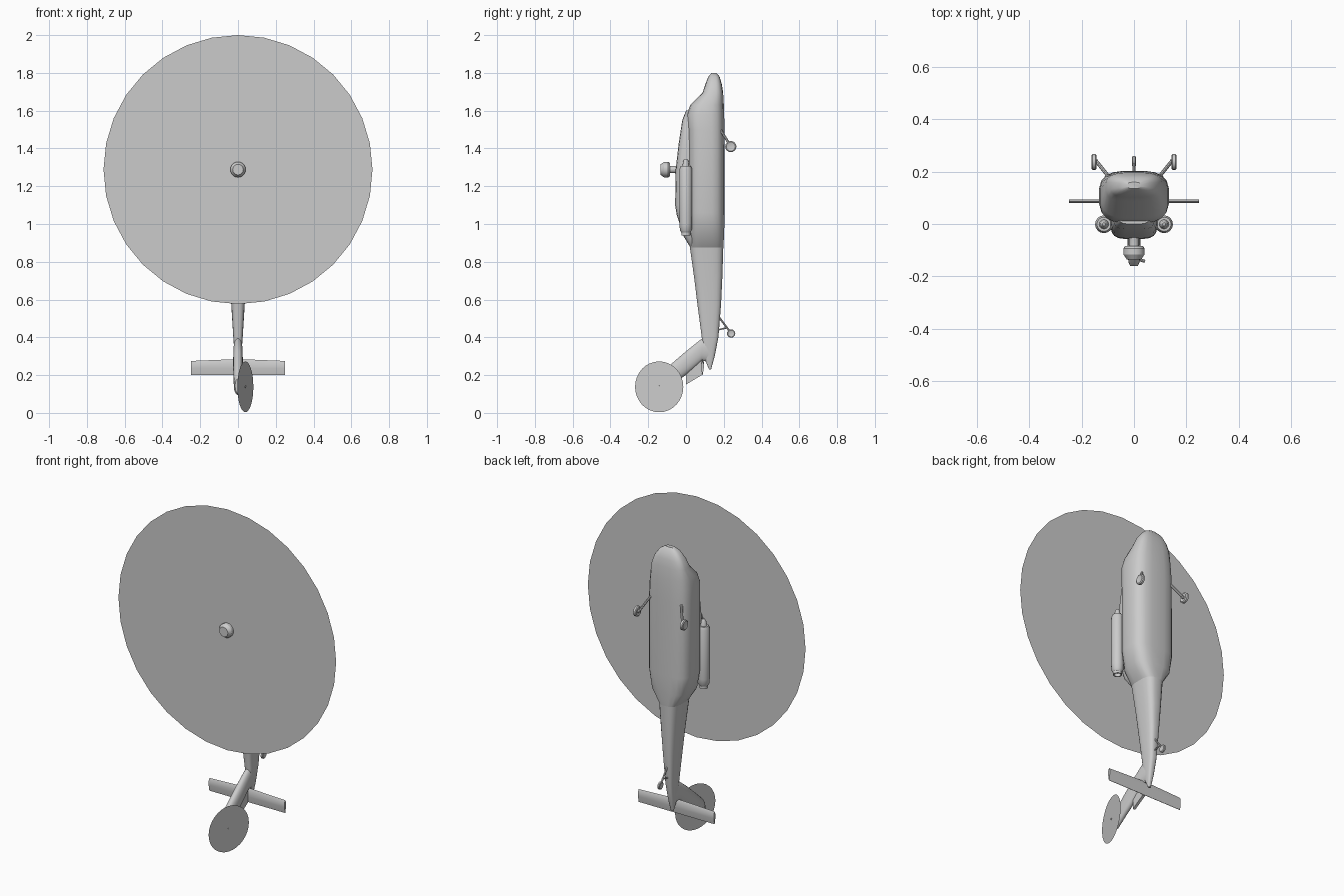
import bpy, bmesh, math
from mathutils import Vector, Matrix

if "Cube" in bpy.data.objects:
    bpy.data.objects.remove(bpy.data.objects["Cube"])


def finish(name, bm, angle=30):
    bmesh.ops.recalc_face_normals(bm, faces=bm.faces)
    me = bpy.data.meshes.new(name)
    bm.to_mesh(me)
    bm.free()
    ob = bpy.data.objects.new(name, me)
    bpy.context.collection.objects.link(ob)
    bpy.ops.object.select_all(action='DESELECT')
    ob.select_set(True)
    bpy.context.view_layer.objects.active = ob
    bpy.ops.object.shade_smooth_by_angle(angle=math.radians(angle))
    return ob


def skin(bm, rings):
    for a, b in zip(rings, rings[1:]):
        n = len(a)
        for i in range(n):
            bm.faces.new((a[i], a[(i + 1) % n], b[(i + 1) % n], b[i]))
    bm.faces.new(rings[0])
    bm.faces.new(rings[-1])


def loft(name, sections, power, place, n=20):
    """Superellipse sections: (station, low, high, half width)."""
    bm = bmesh.new()
    rings = []
    for s, lo, hi, w in sections:
        ring = []
        for i in range(n):
            t = 2 * math.pi * (i + 0.5) / n
            c, d = math.cos(t), math.sin(t)
            u = math.copysign(abs(c) ** (2 / power), c) * w
            v = (lo + hi) / 2 + math.copysign(abs(d) ** (2 / power), d) * (hi - lo) / 2
            ring.append(bm.verts.new(place(u, v, s)))
        rings.append(ring)
    skin(bm, rings)
    return finish(name, bm)


def lathe(name, profile, origin, axis, n=16):
    """Profile of (radius, distance along axis)."""
    rot = Vector(axis).to_track_quat('Z', 'Y')
    bm = bmesh.new()
    rings = [[bm.verts.new(Vector(origin) + rot @ Vector((r * math.cos(2 * math.pi * i / n),
              r * math.sin(2 * math.pi * i / n), d))) for i in range(n)] for r, d in profile]
    skin(bm, rings)
    return finish(name, bm)


def rod(name, a, b, r):
    v = Vector(b) - Vector(a)
    return lathe(name, [(r, 0), (r, v.length)], a, v, 8)


def rotor_disc(name, centre, normal, r):
    bm = bmesh.new()
    m = Matrix.Translation(centre) @ Vector(normal).to_track_quat('Z', 'Y').to_matrix().to_4x4()
    bmesh.ops.create_circle(bm, cap_ends=True, segments=32, radius=r, matrix=m)
    return finish(name, bm)


def wheel(name, x, y, z, r, w):
    return lathe(name, [(r * .5, -w * .7), (r * .8, -w), (r, -w * .6), (r, w * .6), (r * .8, w), (r * .5, w * .7)],
                 (x, y, z), (1, 0, 0), 16)


upright = lambda u, v, s: (u, v, s)
sideways = lambda u, v, s: (u, s, v)

# Fuselage and tail boom, nose to tail
loft("fuselage", [(1.80, .135, .16, .025), (1.78, .118, .178, .06), (1.74, .102, .19, .09),
                  (1.695, .087, .197, .108), (1.63, .022, .201, .124), (1.58, .003, .203, .131),
                  (1.5, .008, .204, .134), (1.06, .012, .204, .134), (.955, .014, .203, .115),
                  (.875, .02, .198, .06)], 3.2, upright)
loft("tail_boom", [(.875, .02, .198, .06), (.72, .042, .193, .047), (.575, .06, .186, .036), (.4, .083, .172, .025),
                   (.3, .093, .152, .018), (.23, .122, .133, .008)], 3.2, upright)

# Engine and gearbox fairing on the roof
loft("roof_fairing", [(1.6, .0, .08, .06), (1.55, -.02, .1, .08), (1.42, -.04, .1, .088),
                      (1.29, -.055, .1, .09), (1.1, -.058, .1, .09), (1.05, -.05, .1, .09),
                      (.935, -.013, .1, .075), (.88, .02, .1, .045)], 4, upright)

# Tail fin with its thin trailing plate
loft("tail_fin", [(.12, .27, .40, .02), (.083, .275, .393, .024), (.0, .2, .327, .026),
                  (-.066, .155, .27, .025), (-.145, .095, .2, .022), (-.16, .105, .18, .015)], 2.2, sideways)
bm = bmesh.new()
plate = [(.09, .30), (.083, .2), (0, .15), (0, .22)]
skin(bm, [[bm.verts.new((x, y, z)) for y, z in plate] for x in (-.008, .008)])
finish("fin_trailing_plate", bm)

# Stabiliser: tapered airfoil
bm = bmesh.new()
rings = []
for x, top in ((-.248, .275), (0, .285), (.248, .275)):
    rings.append([bm.verts.new((x, .087 + y, z)) for y, z in
                  ((0, top), (.007, top - .015), (.007, .235), (.001, .2), (-.001, .2),
                   (-.007, .235), (-.007, top - .015))])
skin(bm, rings)
finish("stabiliser", bm)

# Main rotor
rotor_disc("main_rotor_disc", (0, -.1, 1.288), (0, -1, 0), .712)
lathe("main_rotor_hub", [(.024, .03), (.019, .06), (.019, .084), (.034, .084), (.041, .094), (.041, .116),
                         (.028, .135)], (0, 0, 1.288), (0, -1, 0), 20)

# Canted tail rotor
tilt = math.radians(18.3)
axis = Vector((math.cos(tilt), -math.sin(tilt), 0))
hub = Vector((.039, -.142, .138))
rotor_disc("tail_rotor_disc", hub, axis, .1345)
rod("tail_rotor_shaft", hub - axis * .045, hub + axis * .003, .006)

# Engines and main landing gear, both sides
for side, s in (("left", -1), ("right", 1)):
    lathe(side + "_engine", [(.006, 1.345), (.013, 1.335), (.018, 1.307), (.027, 1.307), (.034, 1.29), (.034, 1.0),
                             (.031, .965), (.024, .955), (.024, .94), (.018, .94), (.018, .96)],
          (s * .115, -.001, 0), (0, 0, 1))
    loft(side + "_engine_mount", [(1.25, -.02, .03, .03), (1.0, -.02, .03, .03)], 4,
         lambda u, v, z: (s * .085 + u, v, z), 12)
    wheel(side + "_wheel", s * .153, .237, 1.41, .03, .01)
    rod(side + "_gear_leg", (s * .1, .185, 1.495), (s * .14, .235, 1.415), .007)
    rod(side + "_axle", (s * .137, .237, 1.41), (s * .153, .237, 1.41), .009)

# Tail wheel
wheel("tail_wheel", 0, .239, .42, .022, .007)
rod("tail_wheel_strut", (0, .165, .52), (0, .237, .424), .005)
rod("tail_wheel_brace", (0, .15, .435), (0, .222, .452), .004)
